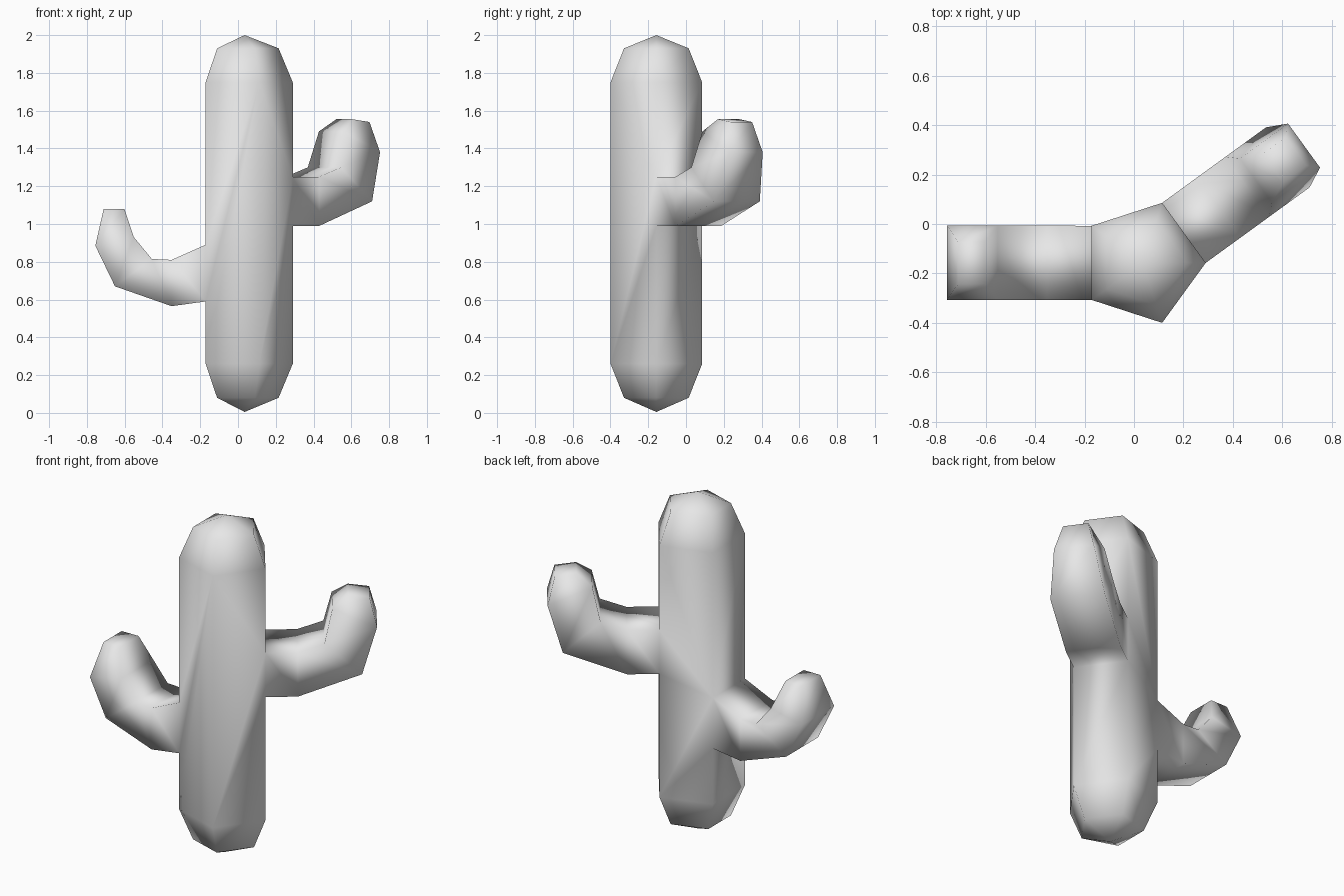
import bpy, bmesh, math
from mathutils import Vector

cube = bpy.data.objects.get("Cube")
if cube:
    bpy.data.objects.remove(cube, do_unlink=True)

CX, CY, R, SIDES = 0.035, -0.157, 0.255, 5
APOTHEM = R * math.cos(math.pi / SIDES)

mat = bpy.data.materials.new("plain_grey")
mat.use_nodes = True
mat.diffuse_color = (0.8, 0.8, 0.8, 1)
mat.node_tree.nodes["Principled BSDF"].inputs["Base Color"].default_value = (0.8, 0.8, 0.8, 1)

bm = bmesh.new()


def corner(i, r, z):
    a = math.tau * i / SIDES
    return bm.verts.new((CX + r * math.cos(a), CY + r * math.sin(a), z))


# Arms: trunk side -> rings of (lower/outer (d, z), upper/inner (d, z), half width),
# where d is the distance out from the trunk side; the first ring lies on the trunk
ARMS = {
    2: [((0, 0.59), (0, 0.89), 0.15),
        ((0.18, 0.565), (0.18, 0.81), 0.15),
        ((0.48, 0.67), (0.285, 0.815), 0.15),
        ((0.584, 0.885), (0.38, 0.93), 0.15),
        ((0.54, 1.08), (0.43, 1.08), 0.085)],
    0: [((0, 0.99), (0, 1.25), 0.15),
        ((0.173, 0.99), (0.173, 1.25), 0.15),
        ((0.519, 1.12), (0.316, 1.30), 0.15),
        ((0.60, 1.38), (0.36, 1.49), 0.11),
        ((0.56, 1.54), (0.445, 1.555), 0.07)],
}

# Trunk columns: each holds its vertices from bottom to top, with arm joints between
columns = []
for i in range(SIDES):
    heights = [0.26, 1.75]
    for side, rings in ARMS.items():
        if i in (side, (side + 1) % SIDES):
            heights += [rings[0][0][1], rings[0][1][1]]
    columns.append([corner(i, R, z) for z in sorted(heights)])

# Trunk sides, leaving a square opening where an arm grows
for i in range(SIDES):
    a, b = columns[i], columns[(i + 1) % SIDES]
    if i in ARMS:
        bm.faces.new((a[0], b[0], b[1], a[1]))
        bm.faces.new((a[2], b[2], b[3], a[3]))
    else:
        bm.faces.new(b + a[::-1])

# Rounded trunk ends
for end, z_ring, z_tip in ((0, 0.08, 0.005), (-1, 1.93, 2.0)):
    ring = [corner(i, 0.18, z_ring) for i in range(SIDES)]
    tip = bm.verts.new((CX, CY, z_tip))
    for i in range(SIDES):
        j = (i + 1) % SIDES
        bm.faces.new((columns[i][end], columns[j][end], ring[j], ring[i]))
        bm.faces.new((ring[i], ring[j], tip))

# Arms, swept outward and upward from their openings
for side, rings in ARMS.items():
    ang = math.tau * (side + 0.5) / SIDES
    out = Vector((math.cos(ang), math.sin(ang), 0))
    across = Vector((-out.y, out.x, 0))
    base = Vector((CX, CY, 0)) + out * APOTHEM
    a, b = columns[side], columns[(side + 1) % SIDES]
    prev = [a[1], b[1], b[2], a[2]]
    for low, high, w in rings[1:]:
        ring = [bm.verts.new(base + out * d + across * s * w + Vector((0, 0, z)))
                for (d, z), s in ((low, -1), (low, 1), (high, 1), (high, -1))]
        for k in range(4):
            m = (k + 1) % 4
            bm.faces.new((prev[k], prev[m], ring[m], ring[k]))
        prev = ring
    bm.faces.new(prev)

bmesh.ops.recalc_face_normals(bm, faces=bm.faces[:])
for f in bm.faces:
    f.smooth = True

mesh = bpy.data.meshes.new("cactus")
bm.to_mesh(mesh)
bm.free()
mesh.materials.append(mat)
bpy.context.collection.objects.link(bpy.data.objects.new("cactus", mesh))
